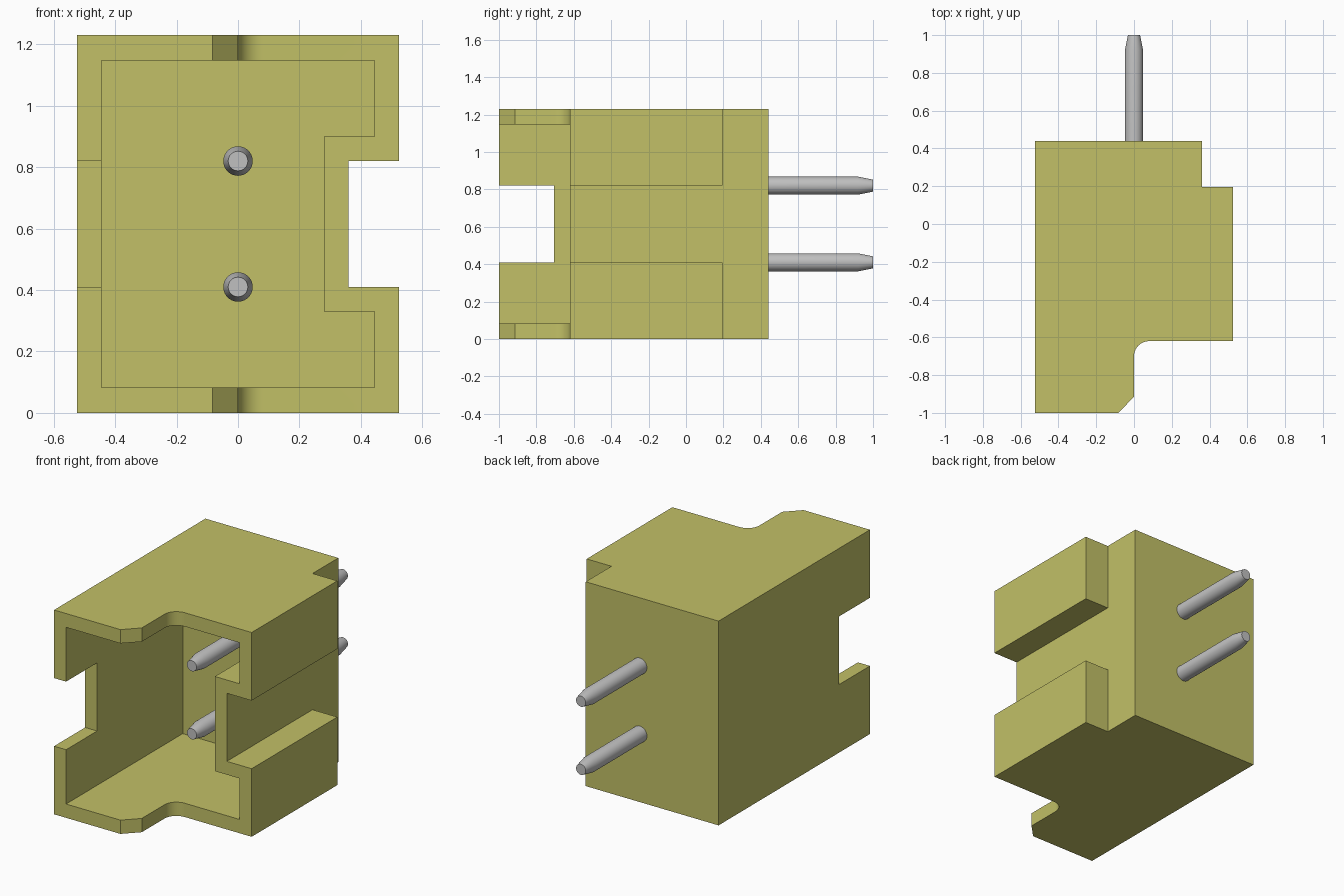
import bpy, bmesh, math
from mathutils import Vector

if "Cube" in bpy.data.objects:
    bpy.data.objects.remove(bpy.data.objects["Cube"], do_unlink=True)


def material(name, color):
    m = bpy.data.materials.new(name)
    m.diffuse_color = color
    m.use_nodes = True
    m.node_tree.nodes["Principled BSDF"].inputs["Base Color"].default_value = color
    return m


def finish(bm, name, mat):
    bmesh.ops.recalc_face_normals(bm, faces=bm.faces[:])
    me = bpy.data.meshes.new(name)
    bm.to_mesh(me)
    bm.free()
    ob = bpy.data.objects.new(name, me)
    me.materials.append(mat)
    bpy.context.collection.objects.link(ob)
    return ob


def prism(name, points, direction, mat):
    """Extrude a closed outline of 3D points along a direction."""
    bm = bmesh.new()
    face = bm.faces.new([bm.verts.new(p) for p in points])
    new = bmesh.ops.extrude_face_region(bm, geom=[face])["geom"]
    verts = [g for g in new if isinstance(g, bmesh.types.BMVert)]
    bmesh.ops.translate(bm, verts=verts, vec=Vector(direction))
    return finish(bm, name, mat)


def box(name, x0, x1, y0, y1, z0, z1, mat):
    pts = [(x0, y0, z0), (x1, y0, z0), (x1, y1, z0), (x0, y1, z0)]
    return prism(name, pts, (0, 0, z1 - z0), mat)


def smooth(ob, angle):
    bpy.ops.object.select_all(action='DESELECT')
    ob.select_set(True)
    bpy.context.view_layer.objects.active = ob
    bpy.ops.object.shade_smooth_by_angle(angle=math.radians(angle))


def cut(ob, cutter):
    mod = ob.modifiers.new("cut", 'BOOLEAN')
    mod.operation = 'DIFFERENCE'
    mod.solver = 'EXACT'
    mod.object = cutter
    cutter.hide_render = True
    bpy.context.view_layer.objects.active = ob
    bpy.ops.object.modifier_apply(modifier=mod.name)
    bpy.data.objects.remove(cutter, do_unlink=True)


plastic = material("yellow plastic", (0.54, 0.53, 0.135, 1))
metal = material("grey metal", (0.53, 0.53, 0.53, 1))

HEIGHT, SIDE, WALL = 1.23, 0.525, 0.08
SLOT_X, SLOT_LOW, SLOT_HIGH = 0.36, 0.41, 0.82

# Housing: plan outline with chamfered lip, filleted step and rear notch
R = 0.08
fillet = [(R - R * math.cos(a), -0.70 + R * math.sin(a))
          for a in (math.pi / 2 * i / 10 for i in range(11))]
plan = ([(-SIDE, -1), (-0.083, -1), (0, -0.915)] + fillet +
        [(SIDE, -0.62), (SIDE, 0.195), (SLOT_X, 0.195), (SLOT_X, 0.44), (-SIDE, 0.44)])
housing = prism("housing", [(x, y, 0) for x, y in plan], (0, 0, HEIGHT), plastic)

# Cavity open at the front, stepping in around the side slot
inner = SIDE - WALL
low, high = SLOT_LOW - WALL, SLOT_HIGH + WALL
section = [(-inner, 0.083), (inner, 0.083), (inner, low), (SLOT_X - WALL, low),
           (SLOT_X - WALL, high), (inner, high), (inner, HEIGHT - 0.083),
           (-inner, HEIGHT - 0.083)]
cut(housing, prism("cavity_cutter", [(x, -1.2, z) for x, z in section],
                   (0, 1.31, 0), plastic))

# Long slot in the left side, short window in the right side's front edge
cut(housing, box("slot_cutter", SLOT_X, 0.7, -0.8, 0.3, SLOT_LOW, SLOT_HIGH, plastic))
cut(housing, box("window_cutter", -0.7, -0.38, -1.2, -0.705, SLOT_LOW, SLOT_HIGH, plastic))
smooth(housing, 25)


# Contact pins: round rods with tapered ends
def pin(name, z):
    rings = [(-0.44, 0.032), (-0.36, 0.048), (0.92, 0.048), (1.0, 0.032)]
    n = 32
    bm = bmesh.new()
    loops = [[bm.verts.new((r * math.cos(2 * math.pi * i / n), y,
                            z + r * math.sin(2 * math.pi * i / n))) for i in range(n)]
             for y, r in rings]
    for a, b in zip(loops, loops[1:]):
        for i in range(n):
            j = (i + 1) % n
            bm.faces.new((a[i], a[j], b[j], b[i]))
    bm.faces.new(loops[0])
    bm.faces.new(loops[-1])
    smooth(finish(bm, name, metal), 30)


pin("lower_pin", 0.41)
pin("upper_pin", 0.82)
